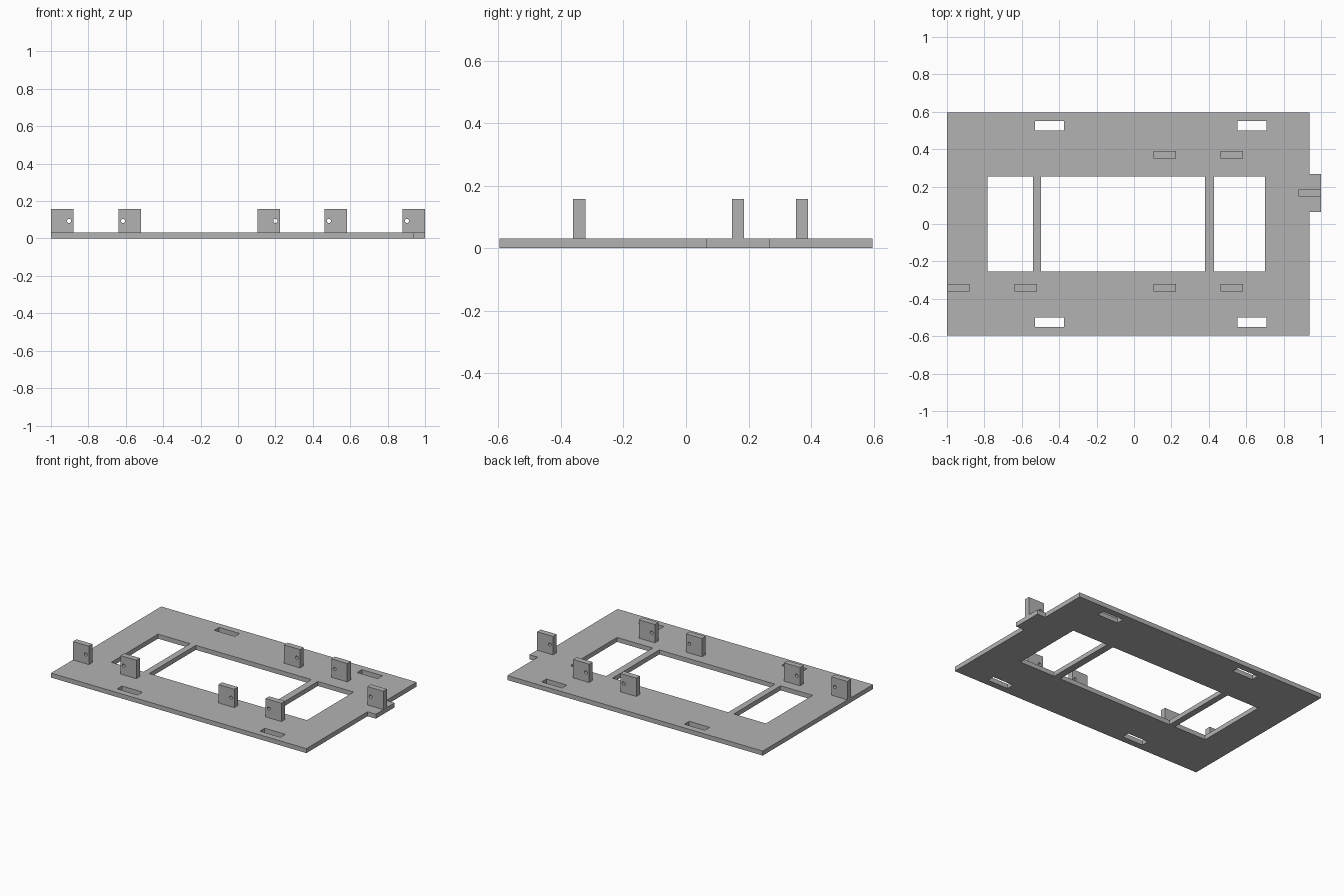
import bpy, bmesh, math
from mathutils import Matrix

cube = bpy.data.objects.get("Cube")
if cube:
    bpy.data.objects.remove(cube, do_unlink=True)

grey = bpy.data.materials.new("plain grey")
grey.use_nodes = True
colour = (0.45, 0.45, 0.45, 1)
grey.diffuse_color = colour
grey.node_tree.nodes["Principled BSDF"].inputs["Base Color"].default_value = colour

THICK = 0.031
TAB_W, TAB_D, TAB_TOP = 0.121, 0.039, 0.157


def rect(x0, x1, y0, y1):
    return [(x0, y0), (x1, y0), (x1, y1), (x0, y1)]


def circle(cx, cy, r, n=24):
    return [(cx + r * math.cos(i * math.tau / n), cy + r * math.sin(i * math.tau / n))
            for i in range(n)]


def sheet(name, loops, thickness, matrix):
    """Flat sheet centred on its plane: the first loop is the outline, the rest are holes."""
    curve = bpy.data.curves.new(name, 'CURVE')
    curve.dimensions = '2D'
    curve.fill_mode = 'BOTH'
    curve.extrude = thickness / 2
    for loop in loops:
        spline = curve.splines.new('POLY')
        spline.points.add(len(loop) - 1)
        for point, (x, y) in zip(spline.points, loop):
            point.co = (x, y, 0, 1)
        spline.use_cyclic_u = True
    temp = bpy.data.objects.new(name + "_outline", curve)
    bpy.context.collection.objects.link(temp)
    graph = bpy.context.evaluated_depsgraph_get()
    mesh = bpy.data.meshes.new_from_object(temp.evaluated_get(graph))
    bpy.data.objects.remove(temp, do_unlink=True)

    bm = bmesh.new()
    bm.from_mesh(mesh)
    bmesh.ops.remove_doubles(bm, verts=bm.verts, dist=0.0001)
    bmesh.ops.transform(bm, matrix=matrix, verts=bm.verts)
    bmesh.ops.recalc_face_normals(bm, faces=bm.faces)
    for face in bm.faces:
        face.smooth = False
    bm.to_mesh(mesh)
    bm.free()
    mesh.name = name
    mesh.materials.clear()
    mesh.materials.append(grey)
    obj = bpy.data.objects.new(name, mesh)
    bpy.context.collection.objects.link(obj)
    return obj


# Base plate: outline with a side ledge, three windows and four strap slots
outline = [(-1, -0.597), (0.937, -0.597), (0.937, 0.065), (1, 0.065),
           (1, 0.268), (0.937, 0.268), (0.937, 0.597), (-1, 0.597)]
windows = [rect(a, b, -0.253, 0.253)
           for a, b in ((-0.784, -0.54), (-0.497, 0.38), (0.429, 0.7))]
slots = [rect(x - 0.078, x + 0.078, y - 0.026, y + 0.026)
         for x in (-0.452, 0.631) for y in (-0.526, 0.526)]
sheet("base_plate", [outline] + windows + slots, THICK,
      Matrix.Translation((0, 0, THICK / 2)))

# Upright tabs, each with a pin hole set off to one side
tabs = {
    "front_tab_outer": (-0.939, -0.341, 1),
    "front_tab_inner": (-0.579, -0.341, -1),
    "front_tab_middle": (0.164, -0.341, 1),
    "front_tab_left": (0.522, -0.341, -1),
    "back_tab_middle": (0.164, 0.371, 1),
    "back_tab_left": (0.522, 0.371, -1),
    "side_ledge_tab": (0.939, 0.166, -1),
}
for name, (x, y, side) in tabs.items():
    loops = [rect(-TAB_W / 2, TAB_W / 2, THICK, TAB_TOP),
             circle(side * 0.036, 0.094, 0.011)]
    sheet(name, loops, TAB_D,
          Matrix.Translation((x, y, 0)) @ Matrix.Rotation(math.pi / 2, 4, 'X'))
